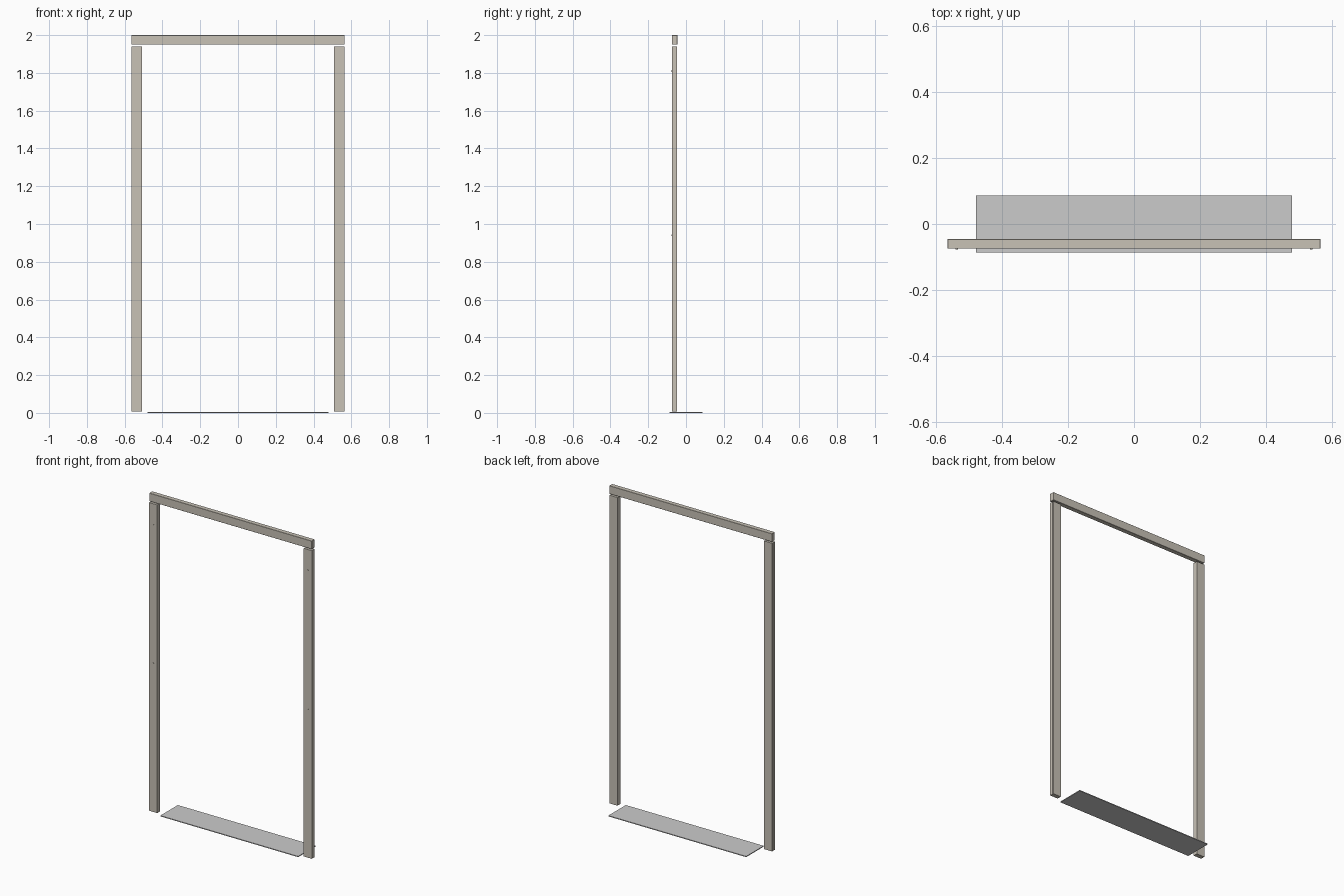
import bpy, bmesh
from math import pi

if "Cube" in bpy.data.objects:
    bpy.data.objects.remove(bpy.data.objects["Cube"])

frame_mat = bpy.data.materials.new("warm_grey")
frame_mat.diffuse_color = (0.58, 0.54, 0.47, 1)
frame_mat.use_nodes = True
frame_mat.node_tree.nodes["Principled BSDF"].inputs["Base Color"].default_value = frame_mat.diffuse_color


def finish(name, bm, mat=None):
    bmesh.ops.recalc_face_normals(bm, faces=bm.faces)
    mesh = bpy.data.meshes.new(name)
    bm.to_mesh(mesh)
    bm.free()
    ob = bpy.data.objects.new(name, mesh)
    bpy.context.collection.objects.link(ob)
    if mat:
        mesh.materials.append(mat)
    return ob


def box(name, lo, hi, mat=None, bevel=0):
    bm = bmesh.new()
    bmesh.ops.create_cube(bm, size=1)
    for v in bm.verts:
        v.co = [(a + b) / 2 + c * (b - a) for a, b, c in zip(lo, hi, v.co)]
    ob = finish(name, bm, mat)
    if bevel:
        mod = ob.modifiers.new("soft_edges", 'BEVEL')
        mod.width = bevel
        mod.segments = 1
    return ob


def upright(name, side):
    # Extruded profile with a narrow seam groove down the outer side
    profile = [(0.508, -0.0745), (0.564, -0.0745), (0.564, -0.054), (0.561, -0.054),
               (0.561, -0.051), (0.564, -0.051), (0.564, -0.0465), (0.508, -0.0465)]
    bm = bmesh.new()
    face = bm.faces.new([bm.verts.new((side * x, y, 0.008)) for x, y in profile])
    ext = bmesh.ops.extrude_face_region(bm, geom=[face])
    for v in ext["geom"]:
        if isinstance(v, bmesh.types.BMVert):
            v.co.z = 1.94
    return finish(name, bm, frame_mat)


# Floor plate and top beam
box("threshold_plate", (-0.478, -0.0865, 0), (0.478, 0.0865, 0.005))
box("top_beam", (-0.564, -0.0745, 1.949), (0.564, -0.0455, 2.0), frame_mat, 0.001)

# Uprights with small front studs
for side, label in ((-1, "left"), (1, "right")):
    upright(label + "_upright", side)
    for z, pos in ((1.81, "upper"), (0.94, "middle")):
        bpy.ops.mesh.primitive_cylinder_add(vertices=16, radius=0.004, depth=0.004,
                                            location=(side * 0.536, -0.075, z),
                                            rotation=(pi / 2, 0, 0))
        stud = bpy.context.object
        stud.name = f"{label}_{pos}_stud"
        stud.data.materials.append(frame_mat)
        bpy.ops.object.shade_smooth_by_angle()
